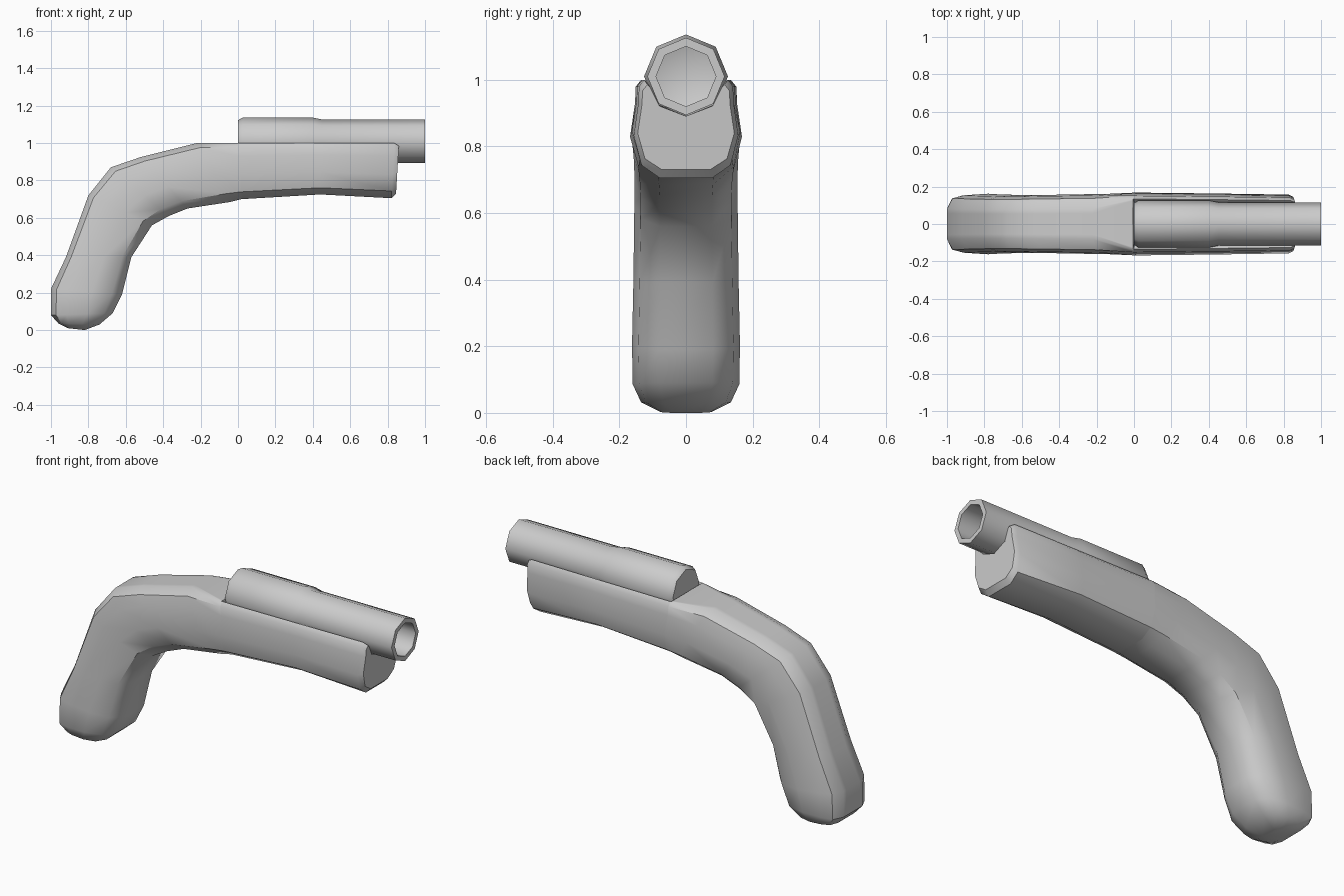
import bpy, bmesh, math

old = bpy.data.objects.get("Cube")
if old:
    bpy.data.objects.remove(old, do_unlink=True)

grey = bpy.data.materials.new("plain_grey")
grey.use_nodes = True
grey.diffuse_color = (0.6, 0.6, 0.6, 1)
grey.node_tree.nodes["Principled BSDF"].inputs["Base Color"].default_value = (0.6, 0.6, 0.6, 1)


def loft(name, rings, caps, angle):
    """Skin closed rings of points into one smooth-shaded object."""
    bm = bmesh.new()
    loops = [[bm.verts.new(p) for p in ring] for ring in rings]
    n = len(loops[0])
    for a, b in zip(loops, loops[1:]):
        for i in range(n):
            j = (i + 1) % n
            bm.faces.new((a[i], a[j], b[j], b[i]))
    if caps:
        bm.faces.new(loops[0])
        bm.faces.new(loops[-1])
    bmesh.ops.remove_doubles(bm, verts=bm.verts, dist=0.0005)
    bmesh.ops.recalc_face_normals(bm, faces=bm.faces)
    mesh = bpy.data.meshes.new(name)
    bm.to_mesh(mesh)
    bm.free()
    mesh.materials.append(grey)
    obj = bpy.data.objects.new(name, mesh)
    bpy.context.collection.objects.link(obj)
    bpy.ops.object.select_all(action="DESELECT")
    obj.select_set(True)
    bpy.context.view_layer.objects.active = obj
    bpy.ops.object.shade_smooth_by_angle(angle=math.radians(angle))
    return obj


# Half cross-sections (across, up): rounded grip, square shoulder, channelled fore-end
side = [(.5, 0), (.85, .13), (1, .43), (.91, .77), (.9, .93), (.8, 1)]
grip = [(.5, 0), (.88, .14), (1, .42), (.95, .75), (.85, .92), (.5, 1), (.35, 1), (.2, 1), (0, 1)]
shoulder = side + [(.74, 1), (.55, 1), (0, 1)]
fore = side + [(.74, .97), (.55, .75), (0, .63)]


def section(shape, bottom, top, width):
    half = [(bottom[0] + v * (top[0] - bottom[0]), u * width,
             bottom[1] + v * (top[1] - bottom[1])) for u, v in shape]
    return half + [(x, -y, z) for x, y, z in half[-2::-1]]


# Stock: bent grip running into the fore-end
stations = [
    (grip, (-.82, 0), (-.91, .01), .08),
    (grip, (-.74, .03), (-.96, .035), .135),
    (grip, (-.67, .09), (-1, .08), .16),
    (grip, (-.62, .19), (-1, .22), .162),
    (grip, (-.57, .39), (-.92, .39), .158),
    (grip, (-.46, .56), (-.8, .72), .155),
    (grip, (-.37, .61), (-.68, .87), .155),
    (grip, (-.27, .65), (-.52, .925), .157),
    (grip, (-.04, .685), (-.22, 1), .162),
    (shoulder, (.02, .7), (-.005, 1), .168),
    (fore, (.022, .7), (0, 1), .168),
    (fore, (.44, .725), (.44, 1), .163),
    (fore, (.82, .705), (.835, 1), .157),
    (fore, (.845, .73), (.86, .985), .145),
]
loft("stock", [section(*s) for s in stations], True, 40)

# Barrel: eight-sided tube with a thicker breech and a hollow bore
profile = [(0, 0), (0, .112), (.025, .126), (.4, .126), (.45, .116), (1, .116),
           (1, .09), (.5, .09), (.47, 0)]
rings = [[(x, r * math.sin(k * math.tau / 8), 1.01 + r * math.cos(k * math.tau / 8))
          for k in range(8)] for x, r in profile]
loft("barrel", rings, False, 50)
